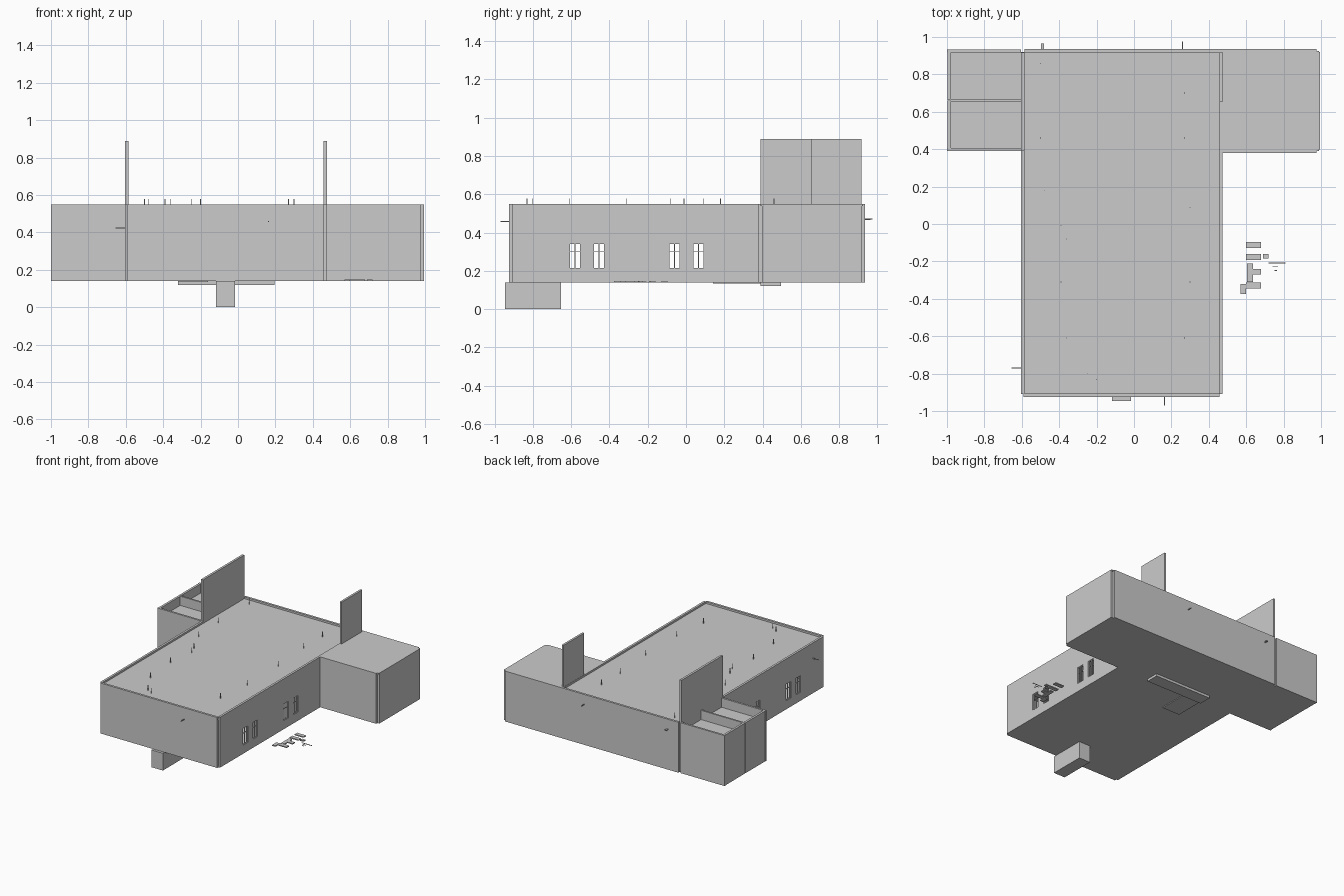
import bpy

if "Cube" in bpy.data.objects:
    bpy.data.objects.remove(bpy.data.objects["Cube"])

Z0, Z1 = 0.14, 0.55          # storey bottom and parapet top
T = 0.018                    # wall thickness


def box(name, x0, x1, y0, y1, z0, z1):
    bpy.ops.mesh.primitive_cube_add(size=1, location=((x0 + x1) / 2, (y0 + y1) / 2, (z0 + z1) / 2))
    ob = bpy.context.object
    ob.name = name
    ob.scale = (x1 - x0, y1 - y0, z1 - z0)
    bpy.ops.object.transform_apply(location=False, rotation=False, scale=True)
    return ob


def cut(target, cutters):
    bpy.ops.object.select_all(action='DESELECT')
    for c in cutters:
        c.select_set(True)
    bpy.context.view_layer.objects.active = cutters[0]
    bpy.ops.object.join()
    cutter = bpy.context.object
    mod = target.modifiers.new("openings", 'BOOLEAN')
    mod.solver = 'EXACT'
    mod.object = cutter
    bpy.context.view_layer.objects.active = target
    bpy.ops.object.modifier_apply(modifier=mod.name)
    bpy.data.objects.remove(cutter)


# Main hall side walls with window openings and glazing bars
windows = [-0.58, -0.455, -0.06, 0.065]
WB, WT, HW = 0.21, 0.345, 0.031
for side, x0 in (("left", -0.604), ("right", 0.456)):
    wall = box(f"{side}_hall_wall", x0, x0 + T, -0.908, 0.92, Z0, Z1)
    cut(wall, [box("cutter", x0 - .05, x0 + T + .05, y - HW, y + HW, WB, WT) for y in windows])
    xm = x0 + T / 2
    for i, y in enumerate(windows):
        for j, (a, b, c, d) in enumerate(((y - HW, y - HW + .005, WB, WT), (y + HW - .005, y + HW, WB, WT),
                                          (y - .002, y + .002, WB, WT), (y - HW, y + HW, WB, WB + .004),
                                          (y - HW, y + HW, WT - .004, WT), (y - HW, y + HW, .298, .302))):
            box(f"{side}_window_{i}_bar_{j}", xm - .004, xm + .004, a, b, c, d)

# Front and back walls, floor and sunken roof of the hall
box("front_wall", -0.59, 0.458, -0.924, -0.906, Z0, Z1)
box("back_wall", -0.586, 0.975, 0.918, 0.936, Z0, Z1)
box("hall_floor", -0.59, 0.46, -0.91, 0.92, Z0, Z0 + .006)
box("hall_roof", -0.59, 0.46, -0.91, 0.92, 0.525, 0.535)

# Right wing with closed roof
box("right_wing_end_wall", 0.977, 0.995, 0.398, 0.92, Z0, Z1)
box("right_wing_front_wall", 0.474, 0.977, 0.38, 0.398, Z0, Z1)
box("right_wing_floor", 0.474, 0.98, 0.39, 0.92, Z0, Z0 + .006)
box("right_wing_roof", 0.474, 0.99, 0.39, 0.925, Z1 - .01, Z1)

# Left wing: two open-topped bays
box("left_wing_front_wall", -1, -0.604, 0.39, 0.406, Z0, Z1)
box("left_wing_back_wall", -1, -0.604, 0.916, 0.932, Z0, Z1)
box("left_wing_divider", -0.98, -0.604, 0.655, 0.669, Z0, Z1)
for i, (a, b) in enumerate(((0.406, 0.661), (0.663, 0.916))):
    box(f"left_wing_end_wall_{i}", -0.997, -0.979, a, b, Z0, Z1)
    box(f"left_wing_roof_{i}", -0.98, -0.604, a, b, 0.465, 0.475)
    box(f"left_wing_floor_{i}", -0.98, -0.604, a, b, Z0, Z0 + .006)

# Tall upright panels above the hall walls
for i, (a, b) in enumerate(((0.39, 0.655), (0.655, 0.918))):
    box(f"left_tall_panel_{i}", -0.604, -0.586, a, b, Z1, 0.89)
box("right_tall_panel", 0.458, 0.475, 0.655, 0.918, Z1, 0.89)

# Underside: entry block and L-shaped plate
box("entry_block", -0.118, -0.015, -0.945, -0.652, 0, Z0)
box("lower_plate_long", -0.32, 0.195, 0.39, 0.495, 0.12, Z0)
box("lower_plate_leg", -0.32, -0.16, 0.14, 0.39, 0.134, Z0)

# Low ground blocks beside the hall
blocks = [(.6, .68, -.128, -.096), (.6, .68, -.192, -.16), (.69, .72, -.185, -.16),
          (.605, .635, -.31, -.21), (.635, .68, -.27, -.24), (.6, .68, -.346, -.314),
          (.57, .6, -.375, -.32)]
for i, b in enumerate(blocks):
    box(f"low_block_{i}", *b, Z0, 0.148)
box("ground_rod_long", .72, .81, -.21, -.206, Z0, .144)
box("ground_rod_short", .74, .77, -.23, -.226, Z0, .144)
box("ground_rod_tiny", .75, .765, -.25, -.246, Z0, .144)

# Thin roof pins
pins = [(-.5, .46), (-.5, .86), (-.48, .18), (-.39, -.01), (-.36, -.08), (-.39, -.31), (-.36, -.61),
        (-.25, -.8), (-.2, -.83), (.27, -.61), (.3, -.31), (.27, .46), (.3, .09), (.27, .7)]
for i, (x, y) in enumerate(pins):
    box(f"roof_pin_{i}", x - .002, x + .002, y - .002, y + .002, 0.535, 0.578)

# Small rods projecting from the walls
box("left_wall_rod", -0.655, -0.604, -0.772, -0.767, 0.422, 0.427)
box("front_wall_rod", 0.161, 0.166, -0.97, -0.924, 0.455, 0.46)
box("back_wall_rod_left", -0.496, -0.482, 0.936, 0.965, 0.466, 0.472)
box("back_wall_rod_right", 0.257, 0.262, 0.936, 0.975, 0.468, 0.473)
